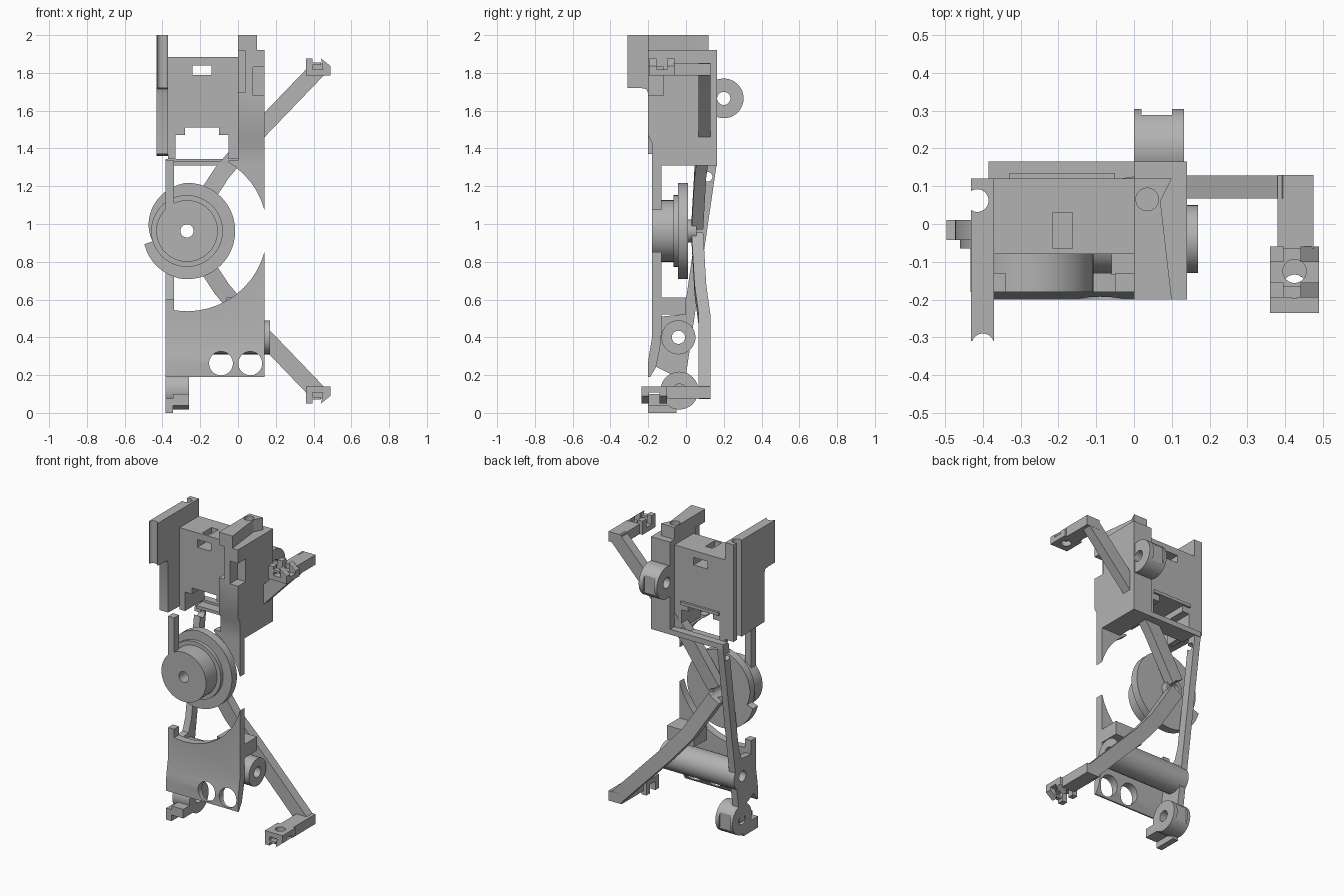
import bpy, bmesh, math
from mathutils import Vector

if "Cube" in bpy.data.objects:
    bpy.data.objects.remove(bpy.data.objects["Cube"], do_unlink=True)

grey = bpy.data.materials.new("plain grey")
grey.use_nodes = True
grey.diffuse_color = (0.45, 0.45, 0.45, 1)
grey.node_tree.nodes["Principled BSDF"].inputs["Base Color"].default_value = grey.diffuse_color


def finish(name, bm):
    bmesh.ops.recalc_face_normals(bm, faces=bm.faces)
    mesh = bpy.data.meshes.new(name)
    bm.to_mesh(mesh)
    bm.free()
    mesh.materials.append(grey)
    ob = bpy.data.objects.new(name, mesh)
    bpy.context.collection.objects.link(ob)
    return ob


def prism(name, pts, axis, a, b):
    """Extrude a 2D outline along an axis from a to b."""
    place = {"x": lambda p, t: (t, p[0], p[1]),
             "y": lambda p, t: (p[0], t, p[1]),
             "z": lambda p, t: (p[0], p[1], t)}[axis]
    bm = bmesh.new()
    lo = [bm.verts.new(place(p, a)) for p in pts]
    hi = [bm.verts.new(place(p, b)) for p in pts]
    bm.faces.new(lo)
    bm.faces.new(hi)
    for i in range(len(pts)):
        j = (i + 1) % len(pts)
        bm.faces.new((lo[i], lo[j], hi[j], hi[i]))
    return finish(name, bm)


def box(name, x0, x1, y0, y1, z0, z1):
    return prism(name, [(x0, y0), (x1, y0), (x1, y1), (x0, y1)], "z", z0, z1)


def disc(name, axis, u, v, r, a, b):
    ring = [(u + r * math.cos(math.tau * i / 48), v + r * math.sin(math.tau * i / 48))
            for i in range(48)]
    return prism(name, ring, axis, a, b)


def cut(ob, *cutters):
    for c in cutters:
        bpy.context.view_layer.objects.active = ob
        m = ob.modifiers.new("cut", "BOOLEAN")
        m.operation = "DIFFERENCE"
        m.solver = "EXACT"
        m.object = c
        bpy.ops.object.modifier_apply(modifier=m.name)
        bpy.data.objects.remove(c, do_unlink=True)
    return ob


def bar(name, path, width, thick):
    """Flat bar following a path, wide in the xz plane."""
    bm = bmesh.new()
    rows = []
    for i, p in enumerate(path):
        d = Vector(path[min(i + 1, len(path) - 1)]) - Vector(path[max(i - 1, 0)])
        n = Vector((-d.z, 0, d.x)).normalized() * width / 2
        t = Vector((0, thick / 2, 0))
        rows.append([bm.verts.new(Vector(p) + o) for o in (n + t, n - t, -n - t, t - n)])
    for r, s in zip(rows, rows[1:]):
        for k in range(4):
            bm.faces.new((r[k], r[(k + 1) % 4], s[(k + 1) % 4], s[k]))
    bm.faces.new(rows[0])
    bm.faces.new(rows[-1])
    return finish(name, bm)


WX, WZ = -0.27, 0.963  # wheel centre


def shaft_hole():
    return disc("hole", "y", WX, WZ, 0.035, -0.4, 0.4)


def arch():
    return disc("arch", "y", WX, WZ, 0.425, -0.4, -0.05)


# Upper centre box with window, top slot and stepped opening
body = box("upper_box", -0.37, 0.0, -0.08, 0.12, 1.345, 1.885)
cut(body, box("window", -0.24, -0.14, -0.3, 0.3, 1.79, 1.84),
    box("opening", -0.33, -0.05, -0.3, 0.3, 1.3, 1.47),
    box("opening_step", -0.28, -0.10, -0.3, 0.3, 1.46, 1.51),
    box("top_slot", -0.215, -0.163, -0.065, 0.03, 1.85, 1.95))
box("back_pad", -0.33, -0.05, 0.11, 0.135, 1.51, 1.78)
cut(bpy.data.objects["back_pad"], box("pad_trim", -0.4, 0.0, 0.0, 0.2, 1.53, 1.9))

# Right side panel with stepped front edge
panel = prism("right_panel", [(-0.31, 2), (0.12, 2), (0.12, 1.36), (-0.2, 1.37), (-0.2, 1.69),
                              (-0.21, 1.715), (-0.24, 1.72), (-0.31, 1.72)], "x", -0.432, -0.37)
cut(panel, disc("pin_slot", "z", -0.415, 0.062, 0.03, 1, 3),
    disc("front_groove", "z", -0.4, -0.32, 0.03, 1, 3))

# Left side block and raised top
block = prism("left_block", [(-0.2, 1.92), (0.165, 1.92), (0.165, 1.31), (-0.18, 1.31),
                             (-0.18, 1.43), (-0.2, 1.47)], "x", 0.0, 0.14)
cut(block, box("side_notch", 0.08, 0.2, -0.25, -0.12, 1.68, 1.83),
    box("front_notch", -0.01, 0.04, -0.25, -0.1, 1.7, 1.95))
cut(prism("left_block_top", [(0, -0.2), (0.1, -0.2), (0.07, 0.06), (0.1, 0.12), (0, 0.12)],
          "z", 1.915, 2.0), disc("pin_hole", "z", 0.035, 0.065, 0.03, 1.95, 2.1))

# Crossbar under the upper box
box("back_crossbar", -0.385, 0.0, 0.115, 0.165, 1.31, 1.345)
box("lower_crossbar", -0.34, 0.0, 0.05, 0.115, 1.31, 1.33)

# Front plate: upper horn and lower skirt share one arched cutout
cut(box("plate_horn", -0.05, 0.14, -0.18, -0.13, 1.0, 1.335), arch())
skirt = prism("front_skirt", [(-0.18, 0.9), (-0.18, 0.4), (-0.195, 0.31), (-0.2, 0.27),
                              (-0.2, 0.19), (-0.19, 0.19), (-0.16, 0.24), (-0.138, 0.34),
                              (-0.13, 0.42), (-0.13, 0.9)], "x", -0.385, 0.14)
cut(skirt, arch(), *[disc("skirt_hole", "y", x, 0.262, 0.063, -0.4, 0.2) for x in (-0.09, 0.065)])
box("skirt_block", -0.06, 0.14, -0.135, 0.0, 0.52, 0.61)

# Side rail running from the crossbar to the bottom roller
rail = prism("side_rail", [(0.165, 1.335), (0.105, 1.335), (0.0, 0.6), (-0.03, 0.52), (-0.13, 0.51),
                           (-0.17, 0.25), (-0.07, 0.2), (-0.06, 0.1), (-0.01, 0.1),
                           (0.0, 0.2)], "x", -0.385, -0.34)
cut(rail, disc("rail_hole", "x", 0.115, 1.25, 0.025, -1, 1),
    disc("roller_hole", "x", -0.04, 0.4, 0.035, -1, 1))
cut(box("rail_strip", -0.385, -0.34, -0.18, -0.13, 0.53, 1.335),
    box("strip_gap", -0.5, 0, -0.3, 0, 0.6, 1.06))

# Rollers along x
def roller(name, y, z, r, x0, x1):
    return cut(disc(name, "x", y, z, r, x0, x1), disc("bore", "x", y, z, 0.035, -1, 1))

roller("long_roller", -0.04, 0.4, 0.09, -0.385, 0.17)
cut(roller("back_roller", 0.2, 1.665, 0.105, 0.0, 0.132),
    box("roller_slot", 0.02, 0.1, 0.288, 0.4, 1.5, 1.8))
cut(roller("bottom_roller", -0.035, 0.118, 0.1, -0.385, -0.26),
    box("roller_slot", -0.365, -0.285, 0.05, 0.2, 0, 0.3))
box("bottom_toe", -0.385, -0.345, -0.2, -0.05, 0.0, 0.075)
box("bottom_toe_bar", -0.345, -0.26, -0.2, -0.1, 0.04, 0.1)

# Wheel: hub, middle disc, cam flange with a step, rear boss
def cam_radius(deg):
    if deg < 90:
        return 0.255
    if deg < 197:
        return 0.255 - 0.065 * (deg - 90) / 107
    return min(0.255, 0.236 + 0.02 * (deg - 197) / 70)

cam = [(WX + cam_radius(a) * math.cos(math.radians(a)), WZ + cam_radius(a) * math.sin(math.radians(a)))
       for a in [*range(0, 197, 5), 196.9, 197.1, *range(200, 360, 5)]]
for part in (disc("wheel_hub", "y", WX, WZ, 0.163, -0.18, -0.055),
             disc("wheel_disc", "y", WX, WZ, 0.19, -0.065, -0.04),
             prism("wheel_cam", cam, "y", -0.042, 0.01),
             disc("wheel_boss", "y", WX, WZ, 0.06, 0.0, 0.055)):
    cut(part, shaft_hole())

# Two mirrored arms with feet: lower and upper
for name, f, y in (("lower", lambda z: z, -0.235), ("upper", lambda z: 2 * WZ - z, -0.195)):
    arm = bar(name + "_arm", [(-0.265, 0.06, f(0.93)), (-0.085, 0.076, f(0.655)),
                              (0.055, 0.098, f(0.49)), (0.425, 0.098, f(0.105))], 0.09, 0.062)
    cut(arm, shaft_hole())
    box(name + "_foot_bar", 0.38, 0.475, y + 0.13, 0.13, f(0.075), f(0.14))
    cut(box(name + "_foot_plate", 0.36, 0.49, y, y + 0.135, f(0.108), f(0.14)),
        disc("foot_hole", "z", 0.425, y + 0.07, 0.031, -1, 3))
    for dy in (0, 0.095):
        box(name + "_foot_prong", 0.36, 0.395, y + dy, y + dy + 0.04, f(0.05), f(0.11))
        prism(name + "_foot_hook", [(0.44, f(0.05)), (0.49, f(0.09)), (0.49, f(0.11)), (0.45, f(0.11))],
              "y", y + dy, y + dy + 0.04)
    box(name + "_foot_lip", 0.395, 0.44, y, y + 0.03, f(0.07), f(0.085))

# Smooth the round surfaces, keep edges crisp
bpy.ops.object.select_all(action="DESELECT")
for ob in bpy.context.scene.objects:
    if ob.type == "MESH":
        ob.select_set(True)
        bpy.context.view_layer.objects.active = ob
bpy.ops.object.shade_smooth_by_angle(angle=math.radians(30))
